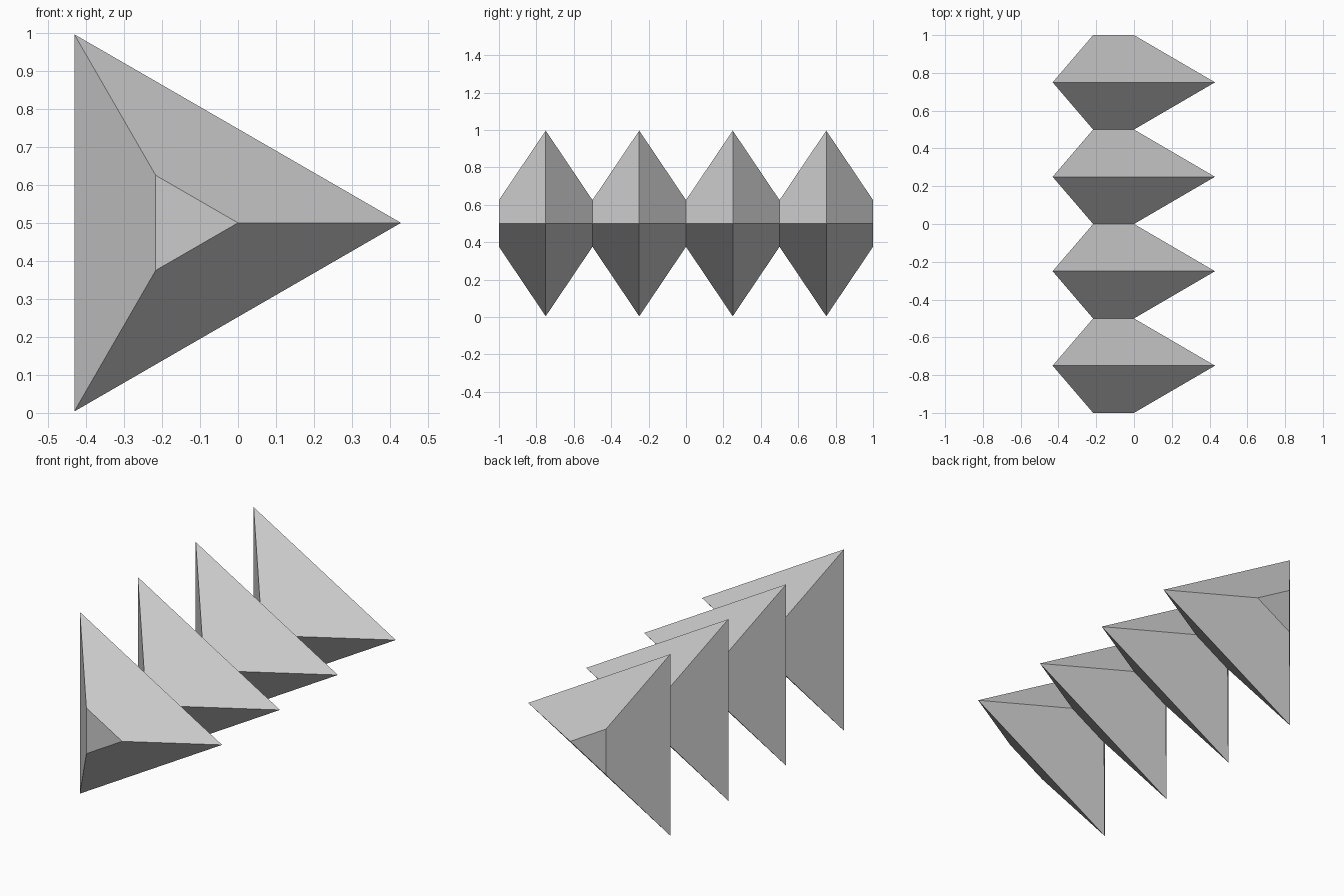
import bpy, bmesh
from math import sin, cos, pi

if "Cube" in bpy.data.objects:
    bpy.data.objects.remove(bpy.data.objects["Cube"])

SPIKES = 4
R_WAIST, R_PEAK = 0.1443, 0.573
CX, CZ = -0.1443, 0.5

bm = bmesh.new()


def ring(y, r):
    # triangular section pointing to +x
    return [bm.verts.new((CX + r * cos(a), y, CZ + r * sin(a)))
            for a in (2 * pi * k / 3 for k in range(3))]


# rings alternate between narrow waists and wide peaks along y
n = SPIKES * 2
rings = [ring(-1 + 2 * i / n, R_PEAK if i % 2 else R_WAIST) for i in range(n + 1)]

# side panels
for a, b in zip(rings, rings[1:]):
    for k in range(3):
        j = (k + 1) % 3
        bm.faces.new((a[k], a[j], b[j], b[k]))

# end caps
bm.faces.new(rings[0])
bm.faces.new(rings[-1])
bmesh.ops.recalc_face_normals(bm, faces=bm.faces)

mesh = bpy.data.meshes.new("ridged_triangular_bar")
bm.to_mesh(mesh)
bm.free()
obj = bpy.data.objects.new("ridged_triangular_bar", mesh)
bpy.context.collection.objects.link(obj)
